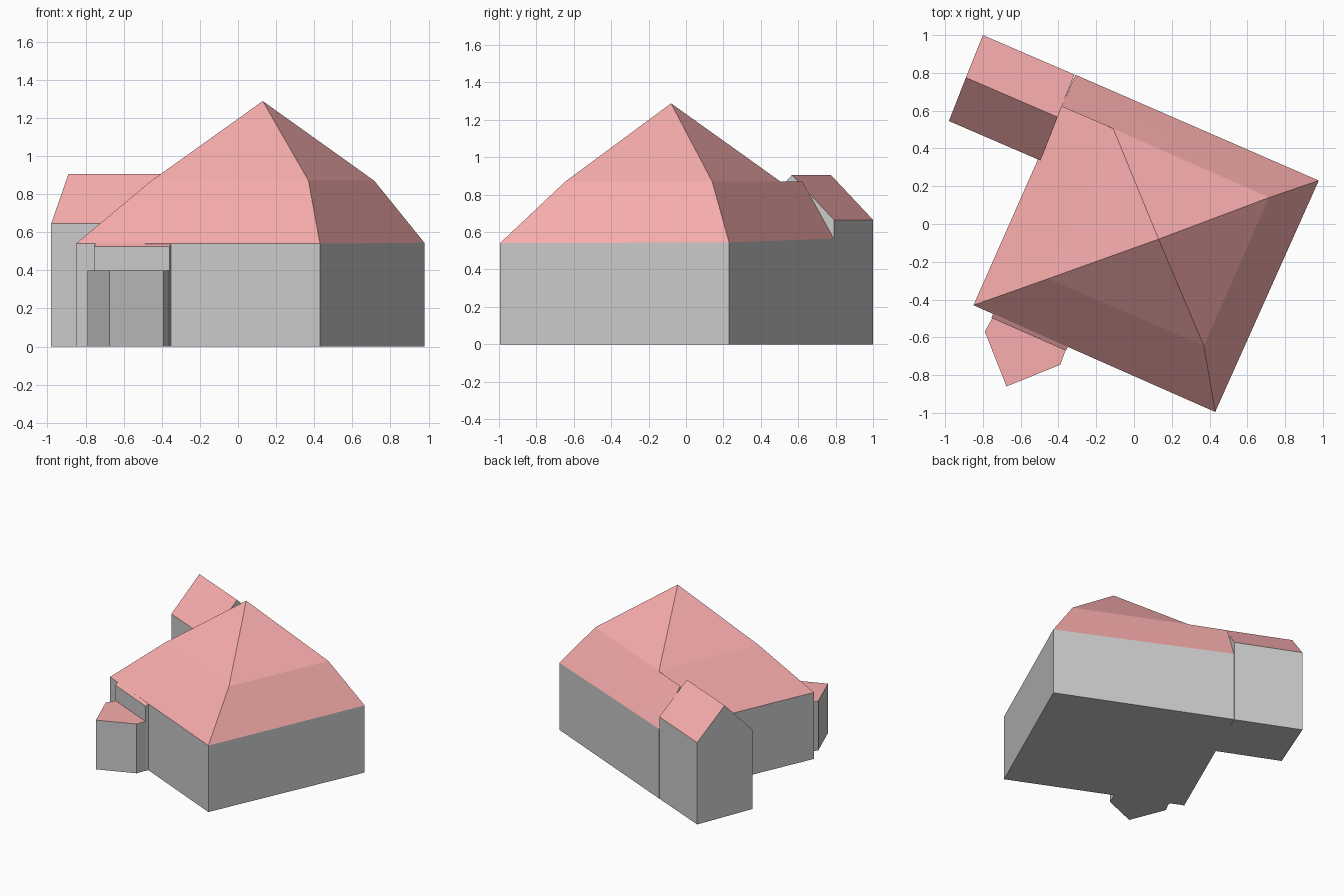
import bpy, bmesh
from mathutils import Vector

if "Cube" in bpy.data.objects:
    bpy.data.objects.remove(bpy.data.objects["Cube"])

red = bpy.data.materials.new("roof_red")
red.diffuse_color = (0.95, 0.42, 0.42, 1)
red.use_nodes = True
red.node_tree.nodes["Principled BSDF"].inputs["Base Color"].default_value = red.diffuse_color
grey = bpy.data.materials.new("wall_grey")
grey.diffuse_color = (0.8, 0.8, 0.8, 1)
grey.use_nodes = True
grey.node_tree.nodes["Principled BSDF"].inputs["Base Color"].default_value = grey.diffuse_color


def solid(name, verts, faces):
    """Flat-faced closed solid: upward faces are roof, the rest wall."""
    mesh = bpy.data.meshes.new(name)
    bm = bmesh.new()
    vs = [bm.verts.new(v) for v in verts]
    for f in faces:
        bm.faces.new([vs[i] for i in f])
    bmesh.ops.recalc_face_normals(bm, faces=bm.faces)
    for f in bm.faces:
        f.normal_update()
        f.material_index = 1 if f.normal.z > 0.1 else 0
    bm.to_mesh(mesh)
    bm.free()
    mesh.materials.append(grey)
    mesh.materials.append(red)
    ob = bpy.data.objects.new(name, mesh)
    bpy.context.collection.objects.link(ob)
    return ob


def loft(name, bottom, top):
    """Join two matching outlines with side walls and end caps."""
    n = len(bottom)
    sides = [(i, (i + 1) % n, n + (i + 1) % n, n + i) for i in range(n)]
    caps = [tuple(reversed(range(n))), tuple(range(n, 2 * n))]
    return solid(name, list(bottom) + list(top), sides + caps)


# Main house: eaves, break ring and peak; the back slope runs out to a
# half gable on the left wall, where the wing joins
A, B, C, D = (-0.85, -0.43), (0.43, -0.995), (0.978, 0.23), (-0.31, 0.79)
E = (-0.385, 0.622)
ground = [(*p, 0) for p in (A, B, C, D, E)]                      # 0-4
eaves = [(*A, 0.54), (*B, 0.54), (*C, 0.545), (*D, 0.565), (*E, 0.54)]  # 5-9
ring = [(-0.455, -0.29, 0.87), (0.37, -0.645, 0.87),
        (0.715, 0.14, 0.87), (-0.11, 0.505, 0.87)]               # 10-13
peak, gable = (0.13, -0.08, 1.288), (*E, 0.87)                   # 14, 15
solid("main_house", ground + eaves + ring + [peak, gable], [
    (4, 3, 2, 1, 0),
    (0, 1, 6, 5), (1, 2, 7, 6), (2, 3, 8, 7), (4, 0, 5, 9),
    (3, 4, 9, 15, 8),
    (5, 6, 11, 10), (6, 7, 12, 11), (9, 5, 10, 13),
    (7, 8, 12), (8, 15, 13, 12), (9, 13, 15),
    (10, 11, 14), (11, 12, 14), (12, 13, 14), (13, 10, 14),
])

# Gabled wing: end profile swept towards the house
profile = [(-0.98, 0.545, 0), (-0.80, 1.0, 0), (-0.80, 1.0, 0.665),
           (-0.89, 0.775, 0.905), (-0.98, 0.545, 0.645)]
sweep = Vector((0.485, -0.209, 0))
loft("gabled_wing", profile, [Vector(p) + sweep for p in profile])

# Shallow projection on the front wall, with the eave carried over it
foot = [(-0.744, -0.47), (-0.755, -0.497), (-0.36, -0.671), (-0.346, -0.64)]
loft("front_projection", [(*p, 0) for p in foot],
     [(*p, z) for p, z in zip(foot, (0.545, 0.525, 0.525, 0.545))])

# Low flat-topped bay
bay = [(-0.74, -0.48), (-0.79, -0.57), (-0.675, -0.86),
       (-0.39, -0.745), (-0.355, -0.65)]
loft("bay", [(*p, 0) for p in bay], [(*p, 0.4) for p in bay])
